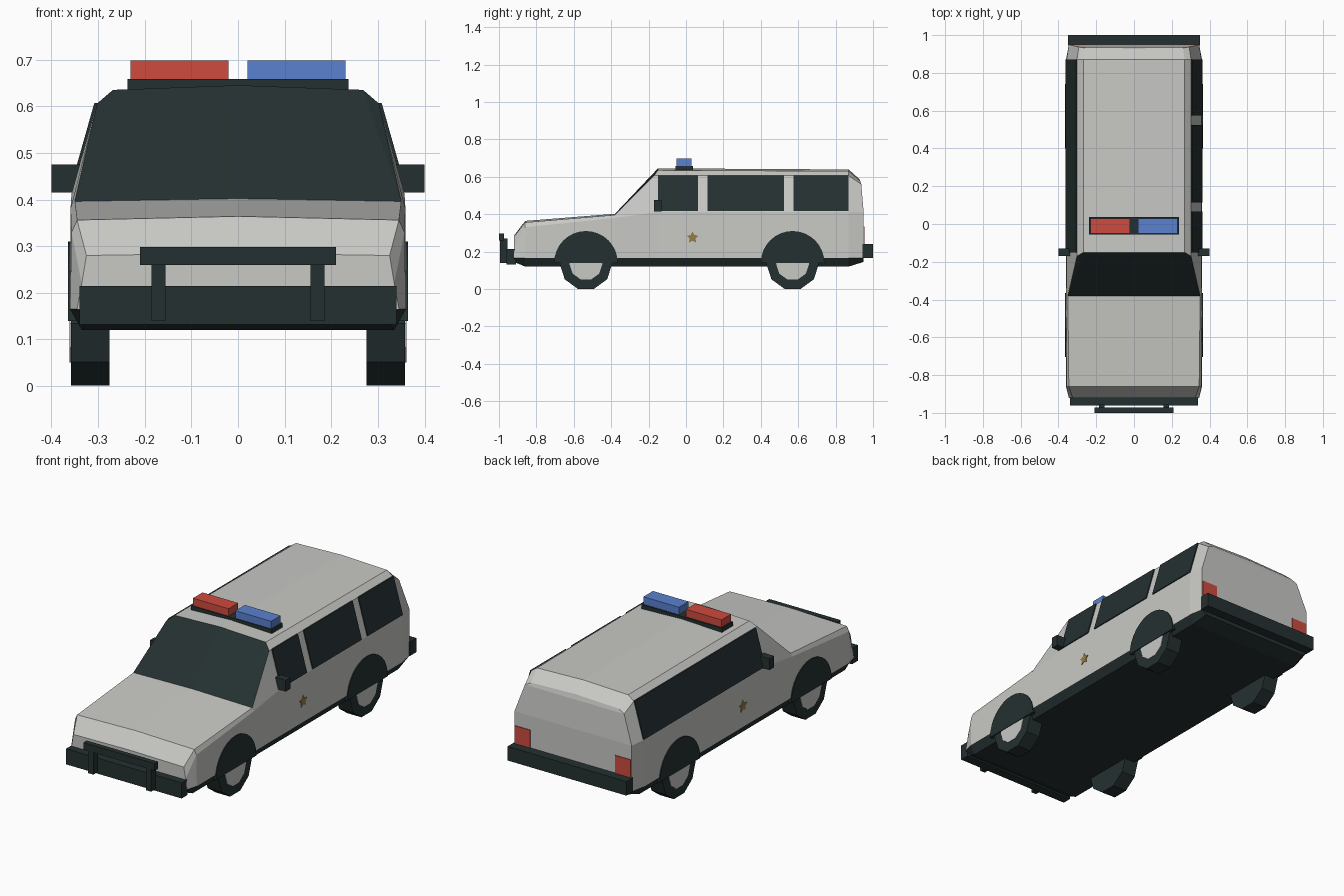
import bpy, bmesh, math
from mathutils import Vector

if "Cube" in bpy.data.objects:
    bpy.data.objects.remove(bpy.data.objects["Cube"])


def material(name, rgb):
    m = bpy.data.materials.new(name)
    m.diffuse_color = (*rgb, 1)
    m.use_nodes = True
    m.node_tree.nodes["Principled BSDF"].inputs["Base Color"].default_value = m.diffuse_color
    return m


GREY = material("pale_grey", (0.58, 0.58, 0.56))
DARK = material("dark_trim", (0.018, 0.03, 0.031))
RED = material("red", (0.62, 0.07, 0.05))
BLUE = material("blue", (0.10, 0.22, 0.62))
GOLD = material("gold", (0.30, 0.20, 0.06))


def finish(bm, name, mats):
    bmesh.ops.recalc_face_normals(bm, faces=bm.faces)
    me = bpy.data.meshes.new(name)
    bm.to_mesh(me)
    bm.free()
    for m in mats:
        me.materials.append(m)
    ob = bpy.data.objects.new(name, me)
    bpy.context.collection.objects.link(ob)
    return ob


def box(name, x, y, z, mat):
    bm = bmesh.new()
    bmesh.ops.create_cube(bm, size=1)
    for v in bm.verts:
        v.co = [(a + b) / 2 + c * (b - a) for (a, b), c in zip((x, y, z), v.co)]
    return finish(bm, name, [mat])


def prism(name, pts, depth, mat):
    """Polygon of 3D points pushed along x by depth."""
    bm = bmesh.new()
    face = bm.faces.new([bm.verts.new(p) for p in pts])
    new = bmesh.ops.extrude_face_region(bm, geom=[face])["geom"]
    for v in new:
        if isinstance(v, bmesh.types.BMVert):
            v.co.x += depth
    return finish(bm, name, [mat])


def arc(x, y, z, r, n, start=0.0, sweep=2 * math.pi, closed=True):
    steps = n if closed else n - 1
    return [(x, y + r * math.cos(start + sweep * i / steps),
             z + r * math.sin(start + sweep * i / steps)) for i in range(n)]


# Body: half cross-sections lofted front to back (x, y, z)
def ring(y, base, *upper):
    z0, w0, w1 = base
    pts = [(0, z0), (w0, z0), (w1, 0.165), *upper]
    return [Vector((p[0], p[2] if len(p) > 2 else y, p[1])) for p in pts]


full = (0.12, 0.335, 0.36)
end = (0.145, 0.32, 0.345)
rings = [
    ring(-0.92, end, (0.335, 0.22), (0.325, 0.28), (0.325, 0.28), (0, 0.285)),
    ring(-0.86, full, (0.357, 0.33), (0.345, 0.356), (0.345, 0.356), (0, 0.364)),
    ring(-0.38, full, (0.359, 0.38), (0.35, 0.396), (0.35, 0.396), (0, 0.402)),
    ring(-0.15, full, (0.357, 0.412), (0.302, 0.606, -0.17), (0.268, 0.635), (0, 0.645)),
    ring(0.87, full, (0.357, 0.412), (0.302, 0.606), (0.268, 0.63), (0, 0.639)),
    ring(0.95, end, (0.345, 0.41), (0.292, 0.56, 0.937), (0.26, 0.577, 0.932),
         (0, 0.585, 0.93)),
]
bm = bmesh.new()


def quad(pts, dark):
    f = bm.faces.new([bm.verts.new(p) for p in pts])
    f.material_index = int(dark)


def flip(p):
    return Vector((-p.x, p.y, p.z))


for k in range(len(rings) - 1):
    a, b = rings[k], rings[k + 1]
    for i in range(6):
        dark = i < 2 or (k == 2 and i >= 4)      # sill, floor and windscreen
        pts = [a[i], b[i], b[i + 1], a[i + 1]]
        quad(pts, dark)
        quad([flip(p) for p in pts], dark)
for r in (rings[0], rings[-1]):                  # end caps
    for i in range(1, 6):
        quad([r[i], r[i + 1], flip(r[i + 1]), flip(r[i])], i < 2)
bmesh.ops.remove_doubles(bm, verts=bm.verts, dist=0.0005)
bmesh.ops.dissolve_degenerate(bm, edges=bm.edges, dist=0.0005)
finish(bm, "body", [GREY, DARK])


# Side windows, leaning with the cabin side
def window(name, s, y0, y1):
    zb, zt = 0.416, 0.607
    xb, xt = s * 0.354, s * 0.3
    prism(name, [(xb, y0, zb), (xb, y1, zb), (xt, y1, zt), (xt, y0, zt)], s * 0.008, DARK)


for n, (y0, y1) in enumerate([(-0.15, 0.065), (0.115, 0.525), (0.575, 0.87)]):
    window(f"right_window_{n + 1}", 1, y0, y1)
window("left_window_band", -1, -0.15, 0.87)

for s, side in ((1, "right"), (-1, "left")):
    # Wheels, hubs and arches
    for y, end_name in ((-0.535, "front"), (0.57, "rear")):
        tag = f"{side}_{end_name}"
        prism("tyre_" + tag, arc(s * 0.275, y, 0.134, 0.14, 10, math.radians(18 + 54)),
              s * 0.083, DARK)
        prism("hub_" + tag, arc(s * 0.355, y, 0.134, 0.088, 10, math.radians(72)),
              s * 0.006, GREY)
        prism("arch_" + tag, arc(s * 0.30, y, 0.14, 0.17, 17, 0, math.pi, False),
              s * 0.064, DARK)
    # Mirror
    box("mirror_" + side, sorted((s * 0.335, s * 0.4)), (-0.17, -0.13), (0.415, 0.475), DARK)
    # Tail light
    box("tail_light_" + side, sorted((s * 0.25, s * 0.342)), (0.945, 0.954), (0.235, 0.335), RED)
    # Bull bar upright
    box("bull_bar_post_" + side, sorted((s * 0.155, s * 0.185)), (-0.995, -0.955),
        (0.14, 0.27), DARK)
    # Door badge: small five-pointed star
    star = [(s * 0.356, 0.035 + r * math.sin(i * math.pi / 5), 0.275 + r * math.cos(i * math.pi / 5))
            for i, r in enumerate([0.032, 0.017] * 5)]
    prism("door_badge_" + side, star, s * 0.006, GOLD)

# Bumpers and bull bar
box("front_bumper", (-0.34, 0.34), (-0.96, -0.91), (0.132, 0.215), DARK)
box("rear_bumper", (-0.35, 0.35), (0.945, 1.0), (0.165, 0.24), DARK)
box("bull_bar", (-0.21, 0.21), (-1.0, -0.972), (0.26, 0.298), DARK)

# Roof light bar
box("light_bar_base", (-0.237, 0.237), (-0.055, 0.037), (0.635, 0.658), DARK)
box("red_beacon", (-0.23, -0.02), (-0.05, 0.03), (0.658, 0.698), RED)
box("blue_beacon", (0.02, 0.23), (-0.05, 0.03), (0.658, 0.698), BLUE)
